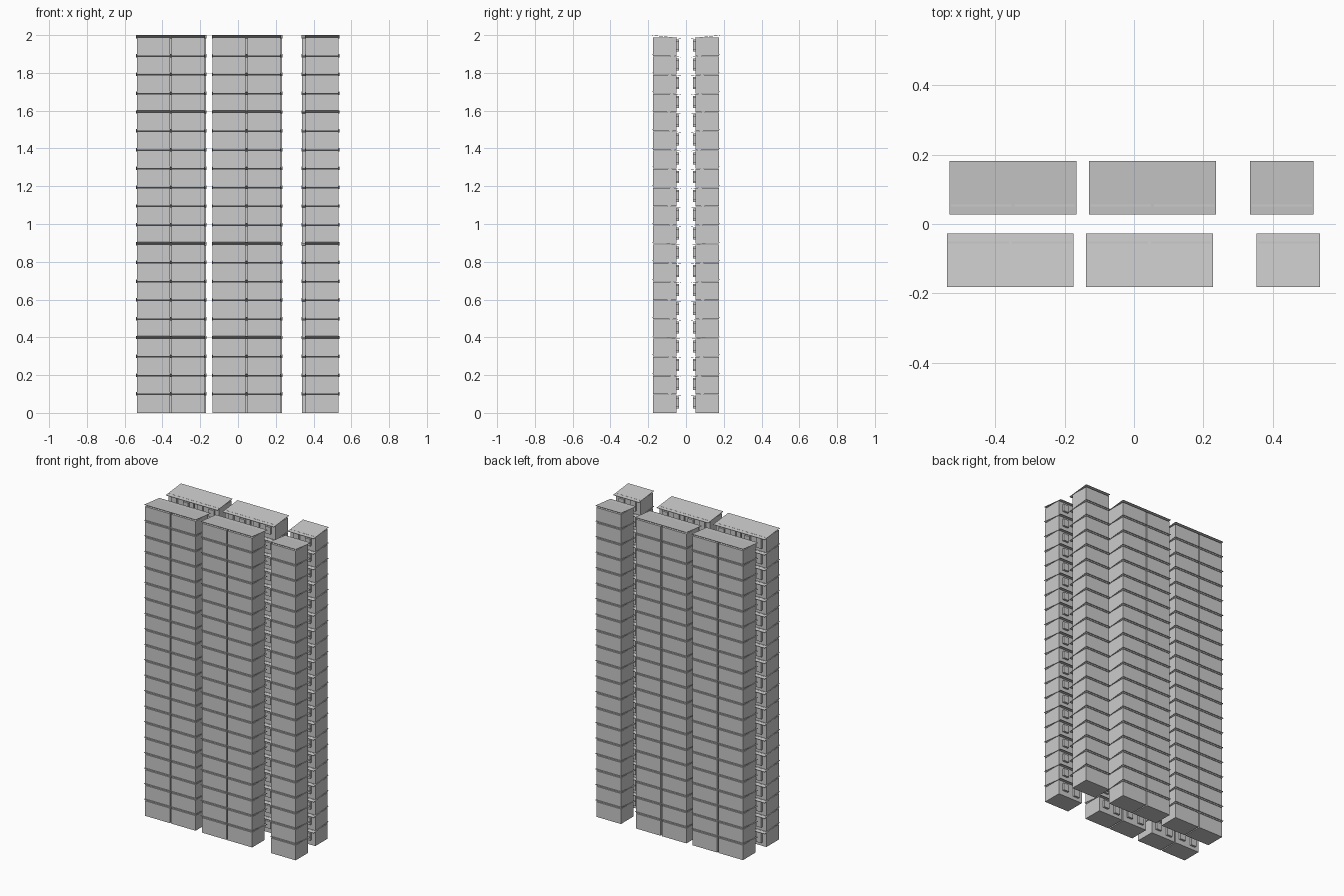
import bpy, bmesh

if "Cube" in bpy.data.objects:
    bpy.data.objects.remove(bpy.data.objects["Cube"])

FLOORS, PITCH = 20, 0.0995
UNIT = 0.183          # roof width of one flat


def box(bm, x0, x1, y0, y1, z0, z1):
    vs = [bm.verts.new((x, y, z)) for z in (z0, z1)
          for x, y in ((x0, y0), (x1, y0), (x1, y1), (x0, y1))]
    for f in ((3, 2, 1, 0), (4, 5, 6, 7), (0, 1, 5, 4),
              (1, 2, 6, 5), (2, 3, 7, 6), (3, 0, 4, 7)):
        bm.faces.new([vs[i] for i in f])
    return vs


def part(name, boxes, x, back, slope=0.0):
    """Boxes for a front-row flat, stacked per floor; mirrored in y for the back row."""
    bm = bmesh.new()
    for b in boxes:
        for i, v in enumerate(box(bm, *b)):
            if slope and i % 4 < 2:      # raise the outer edge
                v.co.z += slope
    if back:
        for v in bm.verts:
            v.co.y *= -1
    bmesh.ops.recalc_face_normals(bm, faces=bm.faces)
    me = bpy.data.meshes.new(name)
    bm.to_mesh(me)
    bm.free()
    ob = bpy.data.objects.new(name, me)
    ob.location.x = x
    bpy.context.collection.objects.link(ob)
    arr = ob.modifiers.new("floors", 'ARRAY')
    arr.count = FLOORS
    arr.use_relative_offset = False
    arr.use_constant_offset = True
    arr.constant_offset_displace = (0, 0, PITCH)


# left edges of the five flats in each row
rows = {False: (-0.54, -0.357, -0.138, 0.045, 0.354),
        True: (-0.532, -0.349, -0.13, 0.053, 0.335)}
for back, starts in rows.items():
    row = "back" if back else "front"
    for i, x0 in enumerate(starts):
        x, h = x0 + UNIT / 2, UNIT / 2
        # room block
        part(f"{row}_room_{i}", [(-h + .004, h - .004, -.176, -.05, 0, .0965)], x, back)
        # thin roof sloping down toward the corridor
        part(f"{row}_roof_{i}", [(-h, h, -.181, -.027, .0915, .0935)], x, back, .016)
        # door and window panels facing the corridor
        part(f"{row}_door_{i}", [(-.06, -.022, -.051, -.037, .022, .086)], x, back)
        part(f"{row}_window_{i}", [(.022, .06, -.051, -.037, .032, .078)], x, back)
